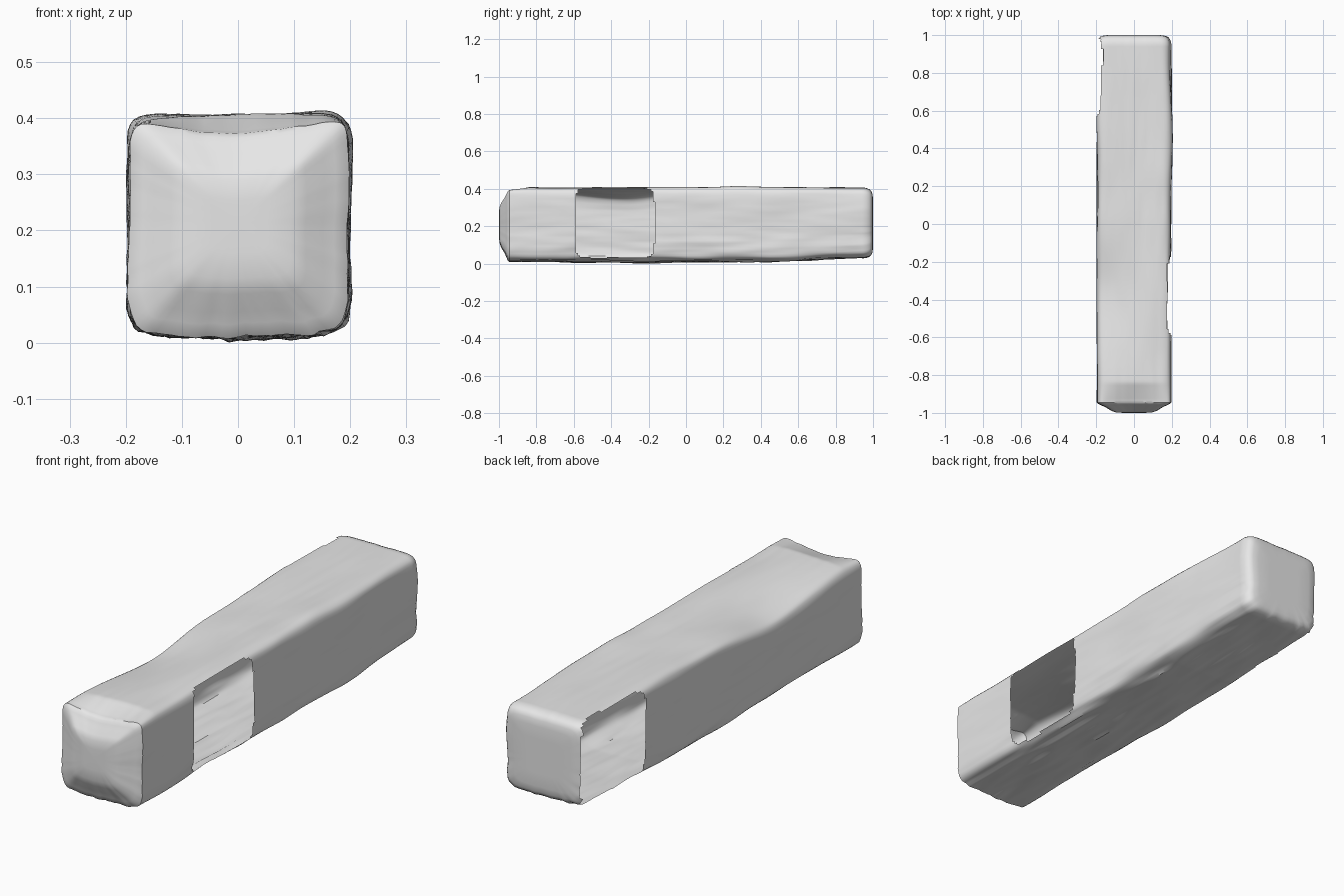
import bpy, bmesh, math
from mathutils import Vector, noise

cube = bpy.data.objects.get("Cube")
if cube:
    bpy.data.objects.remove(cube, do_unlink=True)

SIDE = 26             # segments along each side of the section
STEPS = 170           # rings along the beam
MID = 0.21            # height of the beam axis
FRONT = [(-1.0, 0.0), (-1.0, 0.25), (-0.998, 0.48), (-0.988, 0.62),
         (-0.968, 0.78), (-0.96, 0.88), (-0.953, 0.95)]
BACK = [(0.965, 0.985), (0.98, 0.955), (0.99, 0.91), (0.996, 0.84),
        (1.0, 0.7), (1.0, 0.4), (1.0, 0.0)]


def bump(v, centre, width):
    return math.exp(-((v - centre) / width) ** 2)


def clamp(v):
    return max(0.0, min(1.0, v))


def section():
    """Rounded unit square, evenly spaced around its edge."""
    corners = [(1, -1), (1, 1), (-1, 1), (-1, -1)]
    pts = []
    for i, (ax, az) in enumerate(corners):
        bx, bz = corners[(i + 1) % 4]
        for k in range(SIDE):
            t = k / SIDE
            u, v = ax + (bx - ax) * t, az + (bz - az) * t
            n = (abs(u) ** 10 + abs(v) ** 10) ** 0.1
            pts.append((u / n, v / n))
    return pts


def weather(u, v, y, s):
    """Place a section point and wear the surface like old timber."""
    x = u * s * 0.195
    z = MID + v * s * 0.194
    top, base = clamp(v * s), clamp(-v * s)
    # broad swelling and fine grain running along the beam
    broad = noise.noise(Vector((u * 1.3, y * 3.0, v * 1.3)))
    grain = noise.noise(Vector((u * 7, y * 4.5 + 9, v * 7)))
    swell = 0.007 * broad + (0.002 + 0.005 * base) * grain
    x += u * s * swell
    z += v * s * swell
    # slightly fuller left side past the middle
    x += 0.007 * bump(y, 0.4, 0.35) * clamp(u)
    # worn right-hand top edge, raised left-hand top edge
    z -= 0.05 * bump(y, -0.35, 0.32) * clamp((0.4 - u) / 1.4) * top
    z += 0.01 * bump(y, 0.27, 0.12) * clamp(u) * top
    # hollow in the top at the front end
    z -= 0.035 * clamp((-0.84 - y) / 0.1) * (1 - u * u) * top
    # belly of the underside, rising to the back
    z -= 0.010 * (1 - u * u) * base
    z += 0.022 * clamp((y - 0.45) / 0.5) * base
    return Vector((x, y, z))


def in_opening(c, side, y0, half):
    """True inside the rounded opening on one side of the shell."""
    if c.x * side < 0.165:
        return False
    return abs((c.y - y0) / half) ** 9 + abs((c.z - 0.215) / 0.185) ** 9 < 1


# Beam shell: rings along y, closed by domed ends
body = [(-0.945 + 1.895 * i / STEPS, 1.0) for i in range(STEPS + 1)]
shape = section()
count = len(shape)
bm = bmesh.new()
rings = []
for y, s in FRONT + body + BACK:
    if s == 0.0:
        rings.append([bm.verts.new((0, y, MID))])
    else:
        rings.append([bm.verts.new(weather(u, v, y, s)) for u, v in shape])

for a, b in zip(rings, rings[1:]):
    for i in range(count):
        j = (i + 1) % count
        if len(a) == 1:
            bm.faces.new((a[0], b[i], b[j]))
        elif len(b) == 1:
            bm.faces.new((a[i], b[0], a[j]))
        else:
            bm.faces.new((a[i], b[i], b[j], a[j]))
bmesh.ops.recalc_face_normals(bm, faces=bm.faces)

# Openings: left side near the front, right side at the back
holes = [f for f in bm.faces
         if in_opening(f.calc_center_median(), 1, -0.38, 0.21)
         or in_opening(f.calc_center_median(), -1, 0.775, 0.212)]
bmesh.ops.delete(bm, geom=holes, context='FACES')

# Rest on the ground
low = min(v.co.z for v in bm.verts)
bmesh.ops.translate(bm, verts=bm.verts, vec=(0, 0, -low))

mesh = bpy.data.meshes.new("weathered_beam")
bm.to_mesh(mesh)
bm.free()
beam = bpy.data.objects.new("weathered_beam", mesh)
bpy.context.collection.objects.link(beam)

# Single pale grey
grey = bpy.data.materials.new("pale_grey")
grey.use_nodes = True
colour = (0.8, 0.8, 0.8, 1.0)
grey.diffuse_color = colour
grey.node_tree.nodes["Principled BSDF"].inputs["Base Color"].default_value = colour
mesh.materials.append(grey)

bpy.ops.object.select_all(action='DESELECT')
beam.select_set(True)
bpy.context.view_layer.objects.active = beam
bpy.ops.object.shade_smooth_by_angle(angle=math.radians(35))
